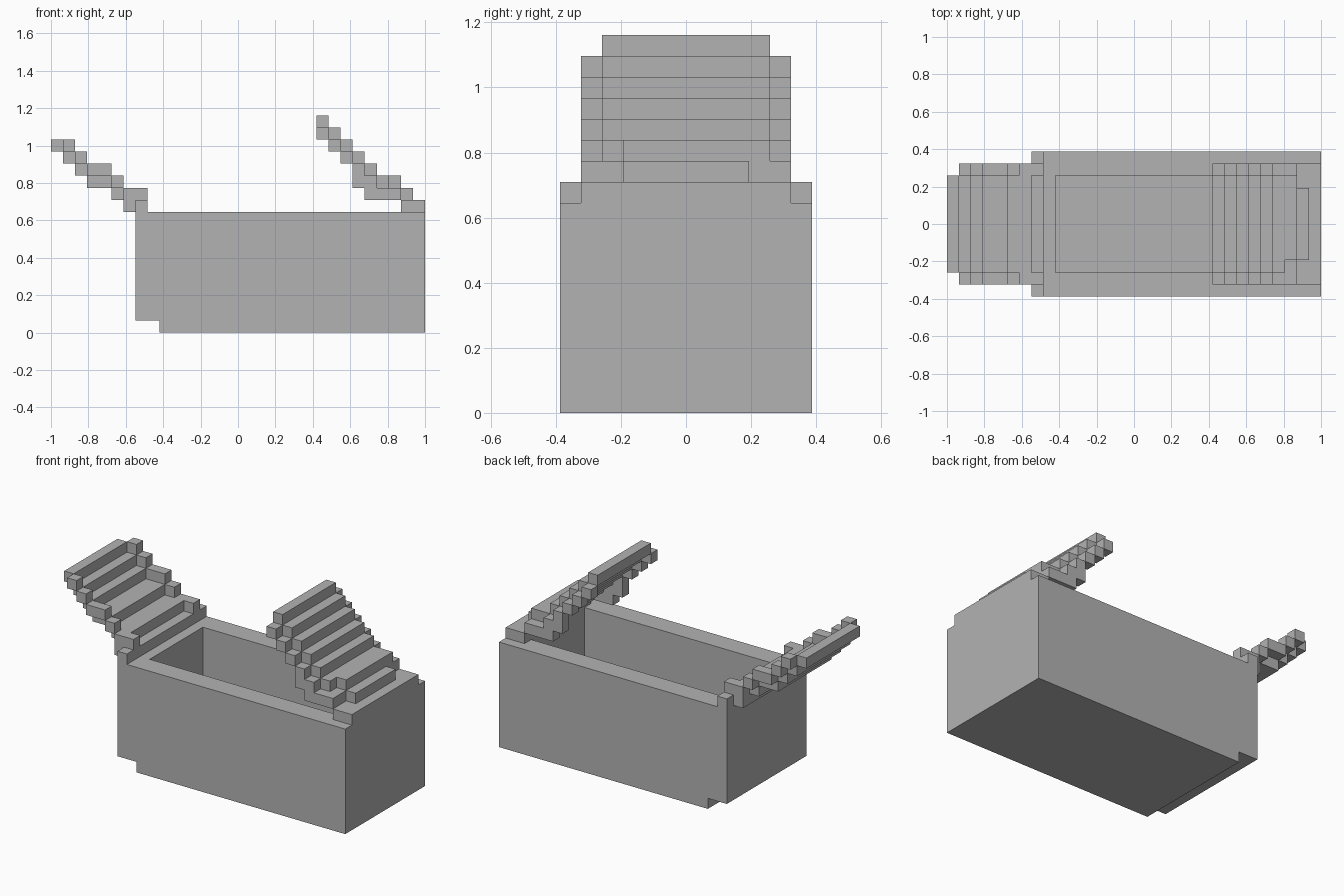
import bpy
import bmesh
from mathutils import Vector

cube = bpy.data.objects.get("Cube")
if cube:
    bpy.data.objects.remove(cube, do_unlink=True)

UNIT = 2 / 31                      # edge of one block
ORIGIN = Vector((15.5, 0, 0))      # block coordinates of the model's centre

grey = bpy.data.materials.new("plain_grey")
grey.use_nodes = True
colour = (0.45, 0.45, 0.45, 1)
grey.diffuse_color = colour
grey.node_tree.nodes["Principled BSDF"].inputs["Base Color"].default_value = colour


def block(x0, x1, y0, y1, z0, z1):
    """Set of unit cells filling a box."""
    return {(x, y, z) for x in range(x0, x1) for y in range(y0, y1) for z in range(z0, z1)}


def bar(x, z, half, length=1):
    """Row of cells across the model."""
    return block(x, x + length, -half, half, z, z + 1)


def side_pair(x, z, length=1):
    """One cell on each side edge of a flap."""
    return block(x, x + length, -5, -4, z, z + 1) | block(x, x + length, 4, 5, z, z + 1)


# Hollow box with a notch under its left end and a raised lip
box = block(7, 31, -6, 6, 0, 10) - block(9, 29, -4, 4, 1, 10) - block(7, 9, -6, 6, 0, 1)
box |= bar(7, 10, 6)

# Flap folded outwards
outer_flap = bar(6, 10, 5) | bar(6, 11, 5) | side_pair(7, 11)
for x, z, length in ((0, 15, 1), (1, 14, 1), (2, 13, 1), (3, 12, 2), (5, 11, 1)):
    outer_flap |= bar(x, z, 4, length)
for x, z, length in ((1, 15, 1), (2, 14, 1), (3, 13, 2), (5, 12, 1)):
    outer_flap |= side_pair(x, z, length)

# Flap leaning over the opening
inner_flap = bar(29, 10, 5, 2) | bar(29, 11, 3) | bar(27, 12, 4, 2)
inner_flap -= block(28, 29, -4, -3, 12, 13)
inner_flap |= block(28, 29, -4, 4, 11, 12)
for step in range(5):
    inner_flap |= bar(22 + step, 17 - step, 4)
for step in range(5):
    inner_flap |= side_pair(22 + step, 16 - step)
inner_flap |= side_pair(25, 12) | side_pair(26, 11, 3)

solid = box | outer_flap | inner_flap


def build(name, cells):
    """Make the outer skin of a set of cells and merge its flat areas."""
    bm = bmesh.new()
    for cell in sorted(cells):
        middle = Vector(cell) + Vector((0.5, 0.5, 0.5))
        for axis in range(3):
            for sign in (-1, 1):
                normal = Vector((0, 0, 0))
                normal[axis] = sign
                if tuple(int(c + n) for c, n in zip(cell, normal)) in solid:
                    continue
                u = Vector((0, 0, 0))
                u[(axis + 1) % 3] = 0.5
                v = normal.cross(u)
                centre = middle + normal / 2
                corners = (centre - u - v, centre + u - v, centre + u + v, centre - u + v)
                bm.faces.new([bm.verts.new((p - ORIGIN) * UNIT) for p in corners])
    bmesh.ops.remove_doubles(bm, verts=bm.verts, dist=UNIT / 100)
    bmesh.ops.dissolve_limit(bm, angle_limit=0.01, verts=bm.verts, edges=bm.edges)
    mesh = bpy.data.meshes.new(name)
    bm.to_mesh(mesh)
    bm.free()
    mesh.materials.append(grey)
    bpy.context.collection.objects.link(bpy.data.objects.new(name, mesh))


build("open_box", box)
build("outer_flap", outer_flap)
build("inner_flap", inner_flap)
